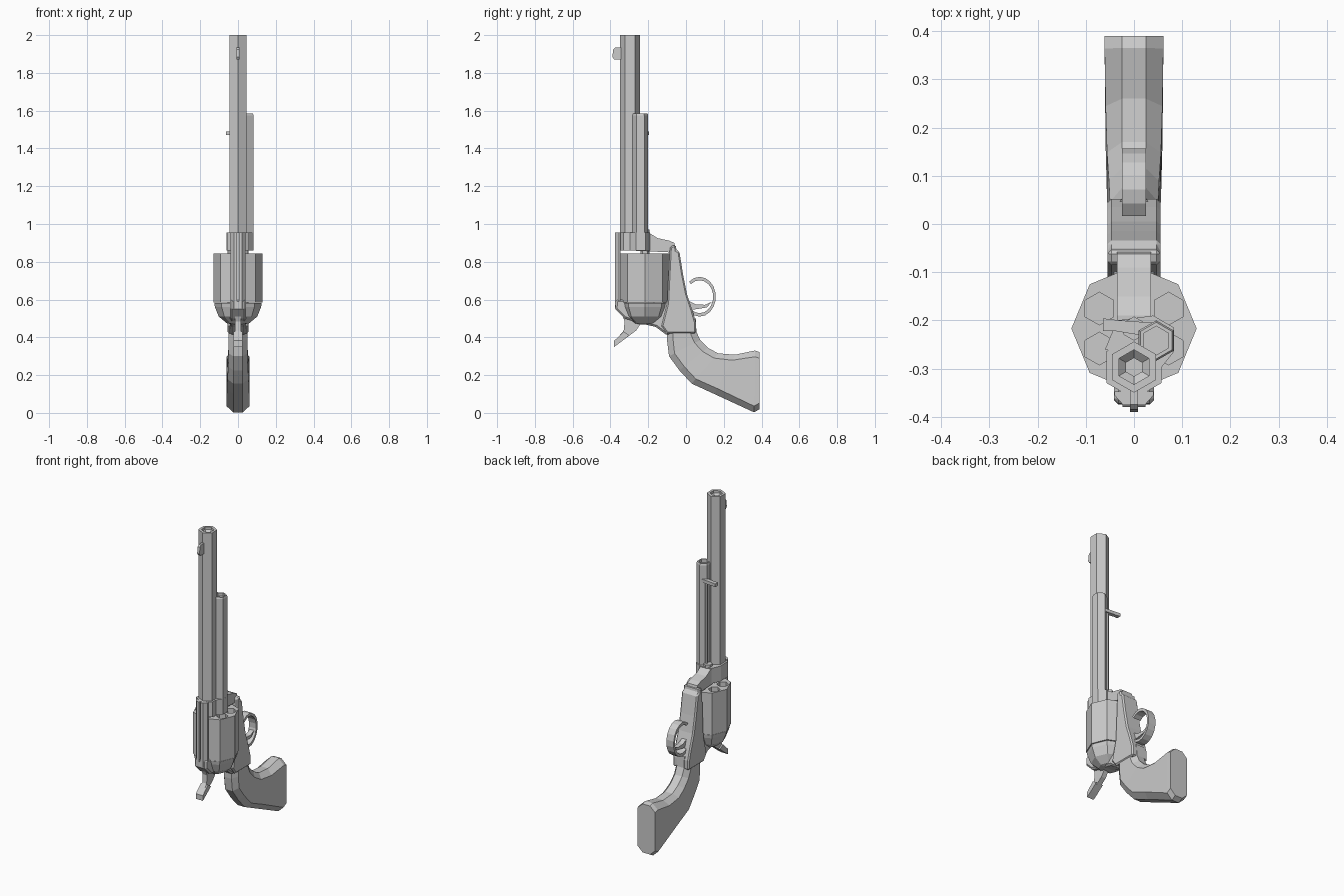
import bpy, bmesh, math
from mathutils import Vector

if "Cube" in bpy.data.objects:
    bpy.data.objects.remove(bpy.data.objects["Cube"])

metal = bpy.data.materials.new("plain_grey")
metal.use_nodes = True
GREY = (0.6, 0.6, 0.6, 1)
metal.diffuse_color = GREY
metal.node_tree.nodes["Principled BSDF"].inputs["Base Color"].default_value = GREY


def finish(name, bm, bevel=0):
    bmesh.ops.recalc_face_normals(bm, faces=bm.faces)
    mesh = bpy.data.meshes.new(name)
    bm.to_mesh(mesh)
    bm.free()
    mesh.materials.append(metal)
    ob = bpy.data.objects.new(name, mesh)
    bpy.context.collection.objects.link(ob)
    if bevel:
        mod = ob.modifiers.new("chamfer", "BEVEL")
        mod.width, mod.segments = bevel, 1
        mod.limit_method, mod.angle_limit = "ANGLE", math.radians(60)
    return ob


def loft(bm, rings):
    """Skin a list of equal point rings and cap both ends."""
    loops = [[bm.verts.new(p) for p in ring] for ring in rings]
    for a, b in zip(loops, loops[1:]):
        for i in range(len(a)):
            j = (i + 1) % len(a)
            bm.faces.new((a[i], a[j], b[j], b[i]))
    bm.faces.new(loops[0])
    bm.faces.new(loops[-1])


def side_plate(name, pts, half, bevel=0):
    """Side outline in (y, z), extruded evenly to both sides."""
    bm = bmesh.new()
    loft(bm, [[(x, y, z) for y, z in pts] for x in (-half, half)])
    return finish(name, bm, bevel)


def upright(name, pts, low, high):
    """Plan outline in (x, y), extruded upwards."""
    bm = bmesh.new()
    loft(bm, [[(x, y, z) for x, y in pts] for z in (low, high)])
    return finish(name, bm)


def ring(cx, cy, r, z, sides, turn):
    angles = [turn + math.tau * i / sides for i in range(sides)]
    return [(cx + r * math.cos(a), cy + r * math.sin(a), z) for a in angles]


def turned(name, cx, cy, profile, sides=6, turn=math.pi / 2):
    """Faceted upright part from (radius, z) steps."""
    bm = bmesh.new()
    loft(bm, [ring(cx, cy, r, z, sides, turn) for r, z in profile])
    return finish(name, bm)


# Barrel with a crowned muzzle, its collar and the front sight
BARREL_Y = -0.297
turned("barrel", 0, BARREL_Y, [(0.053, 0.9), (0.053, 2), (0.036, 2),
                               (0.036, 1.985), (0.019, 1.97), (0.019, 1.2)])
turned("barrel_collar", 0, BARREL_Y, [(0.066, 0.86), (0.066, 0.955)])
side_plate("front_sight", [(-0.34, 1.87), (-0.38, 1.87), (-0.39, 1.885),
                           (-0.385, 1.925), (-0.375, 1.935), (-0.34, 1.935)], 0.008)

# Ejector tube beside the barrel, its lug, slot and thumb piece
TUBE_X, TUBE_Y = 0.046, -0.242
turned("ejector_tube", TUBE_X, TUBE_Y, [(0.042, 0.9), (0.042, 1.575), (0.038, 1.585),
                                        (0.03, 1.585), (0.03, 1.565)])
upright("ejector_lug", [(-0.06, -0.26), (-0.035, -0.2), (0.04, -0.19),
                        (0.083, -0.215), (0.083, -0.265), (0.055, -0.3)], 0.86, 0.955)
upright("ejector_thumb_piece", [(0.04, -0.235), (-0.04, -0.222), (-0.064, -0.222),
                                (-0.064, -0.196), (-0.03, -0.2), (0.04, -0.205)], 1.47, 1.49)
turned("ejector_rod", 0.012, -0.218, [(0.008, 0.94), (0.008, 1.48)])

# Eight-sided drum with six chambers
DRUM_Y = -0.217
drum = turned("drum", 0, DRUM_Y, [(0.13, 0.585), (0.13, 0.845)], 8, 0)
bm = bmesh.new()
for i in range(6):
    a = math.pi / 6 + i * math.pi / 3
    cx, cy = 0.083 * math.cos(a), DRUM_Y + 0.083 * math.sin(a)
    loft(bm, [ring(cx, cy, 0.034, z, 6, math.pi / 2) for z in (0.66, 0.9)])
cutter = finish("chamber_cutter", bm)
cutter.hide_render = True
cutter.hide_set(True)
cutter.display_type = "WIRE"
cut = drum.modifiers.new("chambers", "BOOLEAN")
cut.operation, cut.object, cut.solver = "DIFFERENCE", cutter, "EXACT"
turned("drum_pin", 0, DRUM_Y, [(0.025, 0.5), (0.025, 0.97)])

# Rounded shield behind the drum
turned("recoil_shield", 0, DRUM_Y, [(0.126, 0.582), (0.122, 0.56), (0.102, 0.51),
                                    (0.06, 0.475), (0.03, 0.468)], 8, 0)

# Frame: top strap with a sighting groove, front lug, backbone and rear web
upright("top_strap", [(-0.04, -0.348), (-0.04, -0.356), (-0.022, -0.376), (-0.006, -0.376),
                      (-0.004, -0.364), (0.004, -0.364), (0.006, -0.376), (0.022, -0.376),
                      (0.04, -0.356), (0.04, -0.348)], 0.55, 0.955)
side_plate("frame_front_lug", [(-0.3, 0.86), (-0.3, 0.95), (-0.19, 0.95), (-0.15, 0.925),
                               (-0.09, 0.912), (-0.062, 0.9), (-0.05, 0.85),
                               (-0.085, 0.85)], 0.035)
side_plate("frame_backbone", [(-0.085, 0.88), (-0.055, 0.89), (-0.05, 0.86), (-0.035, 0.855),
                              (-0.015, 0.73), (0.005, 0.63), (0.035, 0.54), (0.052, 0.48),
                              (0.052, 0.42), (-0.1, 0.42), (-0.13, 0.46),
                              (-0.1, 0.58)], 0.055, 0.012)
side_plate("frame_rear_web", [(-0.372, 0.6), (-0.375, 0.55), (-0.325, 0.5), (-0.245, 0.475),
                              (-0.16, 0.455), (-0.1, 0.41), (-0.03, 0.45),
                              (-0.08, 0.59)], 0.042, 0.01)

# Hammer with a wider thumb spur
side_plate("hammer", [(-0.35, 0.55), (-0.325, 0.485), (-0.33, 0.435), (-0.36, 0.4),
                      (-0.345, 0.375), (-0.265, 0.435), (-0.22, 0.5)], 0.015)
side_plate("hammer_spur", [(-0.33, 0.43), (-0.38, 0.382), (-0.38, 0.35),
                           (-0.345, 0.375), (-0.3, 0.41)], 0.024)

# Trigger guard and trigger
arc = [math.radians(-130 + 20 * i) for i in range(14)]
guard = [(0.072 + ry * math.cos(a), 0.615 + rz * math.sin(a))
         for ry, rz, angles in ((0.086, 0.105, arc), (0.072, 0.087, arc[::-1]))
         for a in angles]
side_plate("trigger_guard", guard, 0.025)
side_plate("trigger", [(0.0, 0.6), (0.05, 0.575), (0.1, 0.572), (0.137, 0.588),
                       (0.11, 0.558), (0.06, 0.55), (0.02, 0.545)], 0.015)

# Grip: chamfered sections between the rear and front edges
sections = [((-0.1, 0.45), (0.052, 0.5), 0.05), ((-0.1, 0.38), (0.055, 0.43), 0.05),
            ((-0.09, 0.3), (0.075, 0.385), 0.05), ((-0.035, 0.225), (0.115, 0.345), 0.052),
            ((0.03, 0.155), (0.17, 0.315), 0.056), ((0.15, 0.1), (0.26, 0.308), 0.059),
            ((0.36, 0.003), (0.365, 0.33), 0.061), ((0.39, 0.02), (0.39, 0.322), 0.061)]
rings = []
for back, front, w in sections:
    b, f = Vector((0, *back)), Vector((0, *front))
    step = (f - b).normalized() * 0.033
    rings.append([p + Vector((x, 0, 0)) for p, x in (
        (b, -0.025), (b, 0.025), (b + step, w), (f - step, w),
        (f, 0.025), (f, -0.025), (f - step, -w), (b + step, -w))])
bm = bmesh.new()
loft(bm, rings)
finish("grip", bm)
